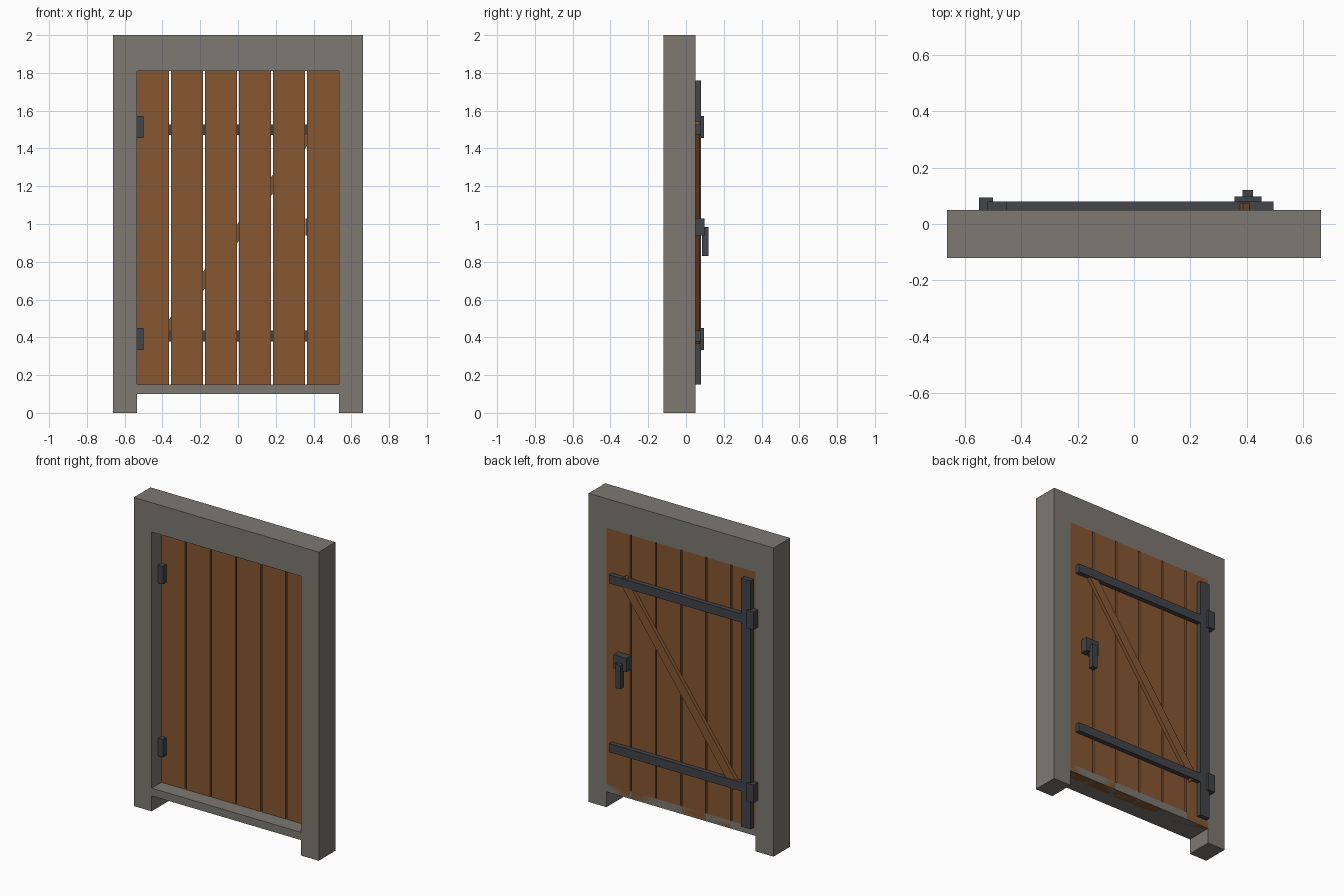
import bpy, bmesh, math

if "Cube" in bpy.data.objects:
    bpy.data.objects.remove(bpy.data.objects["Cube"])


def material(name, rgb):
    m = bpy.data.materials.new(name)
    m.diffuse_color = (*rgb, 1)
    m.use_nodes = True
    m.node_tree.nodes["Principled BSDF"].inputs["Base Color"].default_value = m.diffuse_color
    return m


STONE = material("stone", (0.205, 0.19, 0.168))
WOOD = material("wood", (0.24, 0.095, 0.03))
IRON = material("iron", (0.055, 0.058, 0.067))


def finish(name, bm, mat):
    bmesh.ops.recalc_face_normals(bm, faces=bm.faces)
    me = bpy.data.meshes.new(name)
    bm.to_mesh(me)
    bm.free()
    me.materials.append(mat)
    ob = bpy.data.objects.new(name, me)
    bpy.context.collection.objects.link(ob)
    return ob


def box(name, x, y, z, mat):
    """Box from (min, max) ranges, origin at its centre."""
    bm = bmesh.new()
    bmesh.ops.create_cube(bm, size=1)
    bmesh.ops.scale(bm, vec=(x[1] - x[0], y[1] - y[0], z[1] - z[0]), verts=bm.verts)
    ob = finish(name, bm, mat)
    ob.location = [(a + b) / 2 for a, b in (x, y, z)]
    return ob


FRONT, BACK = -0.12, 0.05
OUT, IN, TOP, HEAD, SILL = 0.663, 0.535, 2.0, 1.81, 0.10

# Frame: arch-shaped profile of jambs and lintel, extruded through the wall depth
bm = bmesh.new()
profile = [(-OUT, 0), (-OUT, TOP), (OUT, TOP), (OUT, 0),
           (IN, 0), (IN, HEAD), (-IN, HEAD), (-IN, 0)]
face = bm.faces.new([bm.verts.new((x, FRONT, z)) for x, z in profile])
ext = bmesh.ops.extrude_face_region(bm, geom=[face])["geom"]
bmesh.ops.translate(bm, vec=(0, BACK - FRONT, 0),
                    verts=[v for v in ext if isinstance(v, bmesh.types.BMVert)])
finish("frame", bm, STONE)
box("threshold", (-IN, IN), (FRONT, BACK), (SILL, 0.15), STONE)

# Planks with narrow gaps
N, GAP = 6, 0.01
width = (2 * IN - (N - 1) * GAP) / N
for i in range(N):
    x = -IN + i * (width + GAP)
    box(f"plank_{i + 1}", (x, x + width), (-0.02, BACK), (SILL, HEAD), WOOD)

# Iron straps on the back, and hinges reaching through to the front
box("hinge_strip", (-0.52, -0.45), (BACK, 0.08), (0.15, 1.76), IRON)
for name, z in (("lower", 0.407), ("upper", 1.50)):
    box(f"{name}_strap", (-0.495, 0.495), (BACK, 0.08), (z - 0.028, z + 0.028), IRON)
for name, z in (("lower", 0.392), ("upper", 1.513)):
    box(f"{name}_hinge", (-0.55, -0.50), (-0.055, 0.094), (z - 0.058, z + 0.058), IRON)

# Diagonal wooden brace between the straps
brace = box("diagonal_brace", (-0.705, 0.705), (BACK, 0.074), (0.925, 0.983), WOOD)
brace.rotation_euler.y = -math.atan2(0.25, 0.1793)

# Latch plate and hanging handle
box("latch_plate", (0.357, 0.452), (BACK, 0.098), (0.94, 1.03), IRON)
box("handle", (0.386, 0.423), (0.085, 0.12), (0.83, 0.985), IRON)
